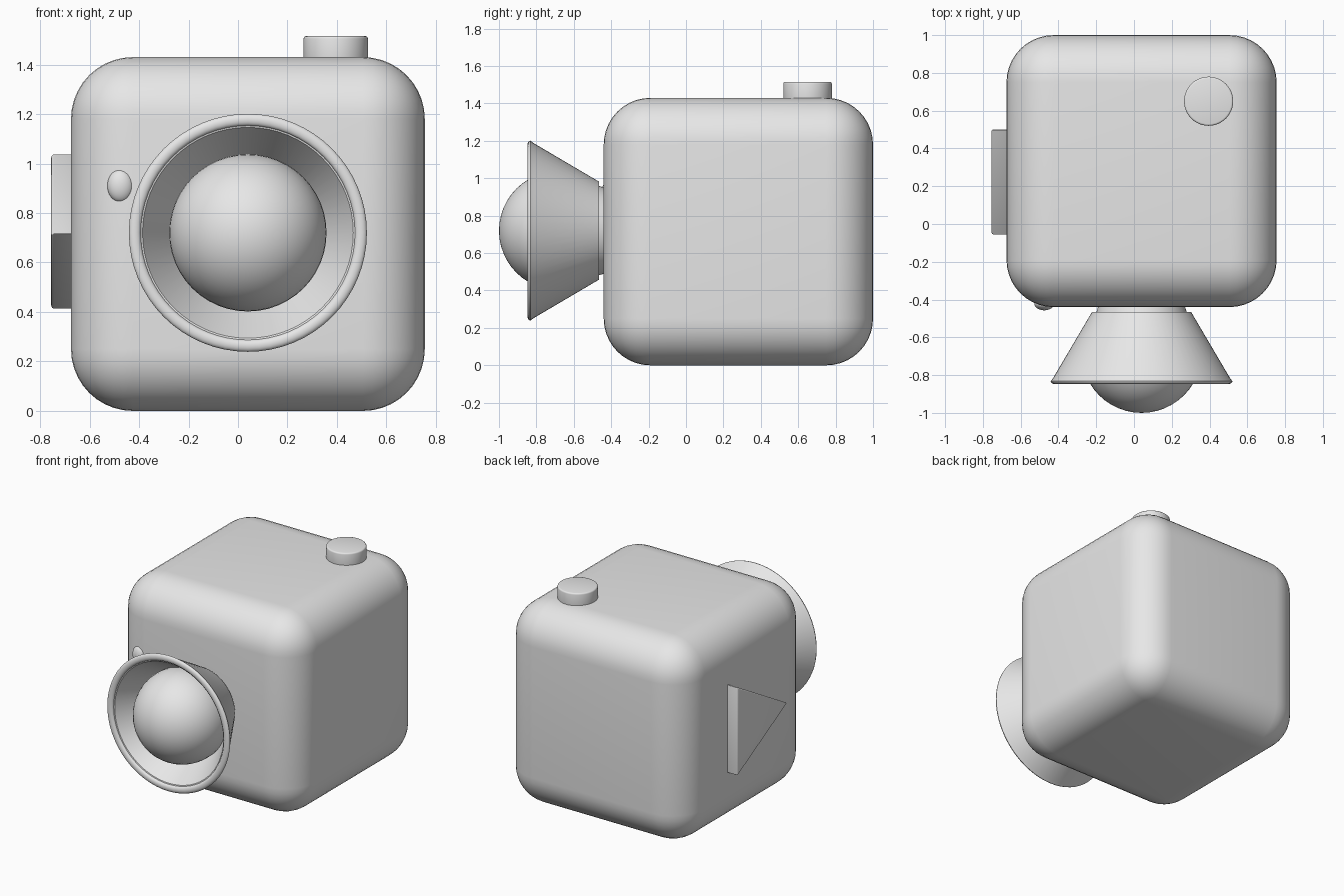
import bpy, bmesh, math
from mathutils import Matrix, Vector

cube = bpy.data.objects.get("Cube")
if cube:
    bpy.data.objects.remove(cube, do_unlink=True)

grey = bpy.data.materials.new("light grey")
grey.use_nodes = True
COLOUR = (0.8, 0.8, 0.8, 1)
grey.diffuse_color = COLOUR
grey.node_tree.nodes["Principled BSDF"].inputs["Base Color"].default_value = COLOUR


def finish(name, bm, bevel=0, segments=3, angle=35):
    """Turn a bmesh into a smooth-shaded object with optional rounded edges."""
    bmesh.ops.recalc_face_normals(bm, faces=bm.faces)
    mesh = bpy.data.meshes.new(name)
    bm.to_mesh(mesh)
    bm.free()
    mesh.materials.append(grey)
    obj = bpy.data.objects.new(name, mesh)
    bpy.context.collection.objects.link(obj)
    bpy.ops.object.select_all(action="DESELECT")
    obj.select_set(True)
    bpy.context.view_layer.objects.active = obj
    if bevel:
        mod = obj.modifiers.new("rounding", "BEVEL")
        mod.width = bevel
        mod.segments = segments
        mod.limit_method = "ANGLE"
        bpy.ops.object.modifier_apply(modifier=mod.name)
    bpy.ops.object.shade_smooth_by_angle(angle=math.radians(angle))
    return obj


def ellipsoid(name, centre, radii):
    bm = bmesh.new()
    place = (Matrix.Translation(centre) @ Matrix.Diagonal((*radii, 1))
             @ Matrix.Rotation(math.pi / 2, 4, "X"))
    bmesh.ops.create_uvsphere(bm, u_segments=48, v_segments=24, radius=1, matrix=place)
    return finish(name, bm)


def lathe(name, profile, x, z, steps=64):
    """Spin (radius, y) points around an axis that runs along y."""
    bm = bmesh.new()
    verts = [bm.verts.new((x + r, y, z)) for r, y in profile]
    edges = [bm.edges.new(pair) for pair in zip(verts, verts[1:])]
    bmesh.ops.spin(bm, geom=verts + edges, cent=(x, 0, z), axis=(0, 1, 0),
                   angle=math.tau, steps=steps)
    bmesh.ops.remove_doubles(bm, verts=bm.verts, dist=0.0001)
    return finish(name, bm)


# Rounded box body
bm = bmesh.new()
bmesh.ops.create_cube(bm, size=1, matrix=Matrix.Translation((0.04, 0.28, 0.715))
                      @ Matrix.Diagonal((1.43, 1.44, 1.43, 1)))
finish("body", bm, bevel=0.25, segments=10)

# Flared lens hood with a rounded rim and a hollow inside
LENS_X, LENS_Z = 0.04, 0.72
rim = [(0.457 + 0.024 * math.cos(a), -0.832 - 0.016 * math.sin(a))
       for a in (math.pi * i / 10 for i in range(11))]
lathe("lens_hood", [(0, -0.465), (0.262, -0.465), (0.468, -0.815)] + rim
      + [(0.426, -0.83), (0.24, -0.52), (0, -0.52)], LENS_X, LENS_Z)

# Short collar between the hood and the body
lathe("lens_collar", [(0, -0.47), (0.24, -0.47), (0.225, -0.42), (0, -0.42)],
      LENS_X, LENS_Z)

# Bulging lens and the small indicator lamp
ellipsoid("lens_ball", (LENS_X, -0.682, LENS_Z), (0.318, 0.318, 0.318))
ellipsoid("indicator_lamp", (-0.475, -0.42, 0.91), (0.053, 0.037, 0.067))

# Round shutter button
bm = bmesh.new()
bmesh.ops.create_cone(bm, cap_ends=True, segments=48, radius1=0.13, radius2=0.13,
                      depth=0.125, matrix=Matrix.Translation((0.395, 0.65, 1.4525)))
finish("shutter_button", bm, bevel=0.01)

# Triangular plate on the right side, pointing forward
bm = bmesh.new()
corners = [(0.5, 0.41), (0.5, 1.04), (-0.06, 0.715)]
face = bm.faces.new([bm.verts.new((-0.755, y, z)) for y, z in corners])
out = bmesh.ops.extrude_face_region(bm, geom=[face])
bmesh.ops.translate(bm, vec=Vector((0.11, 0, 0)),
                    verts=[v for v in out["geom"] if isinstance(v, bmesh.types.BMVert)])
finish("side_triangle", bm, bevel=0.01)
